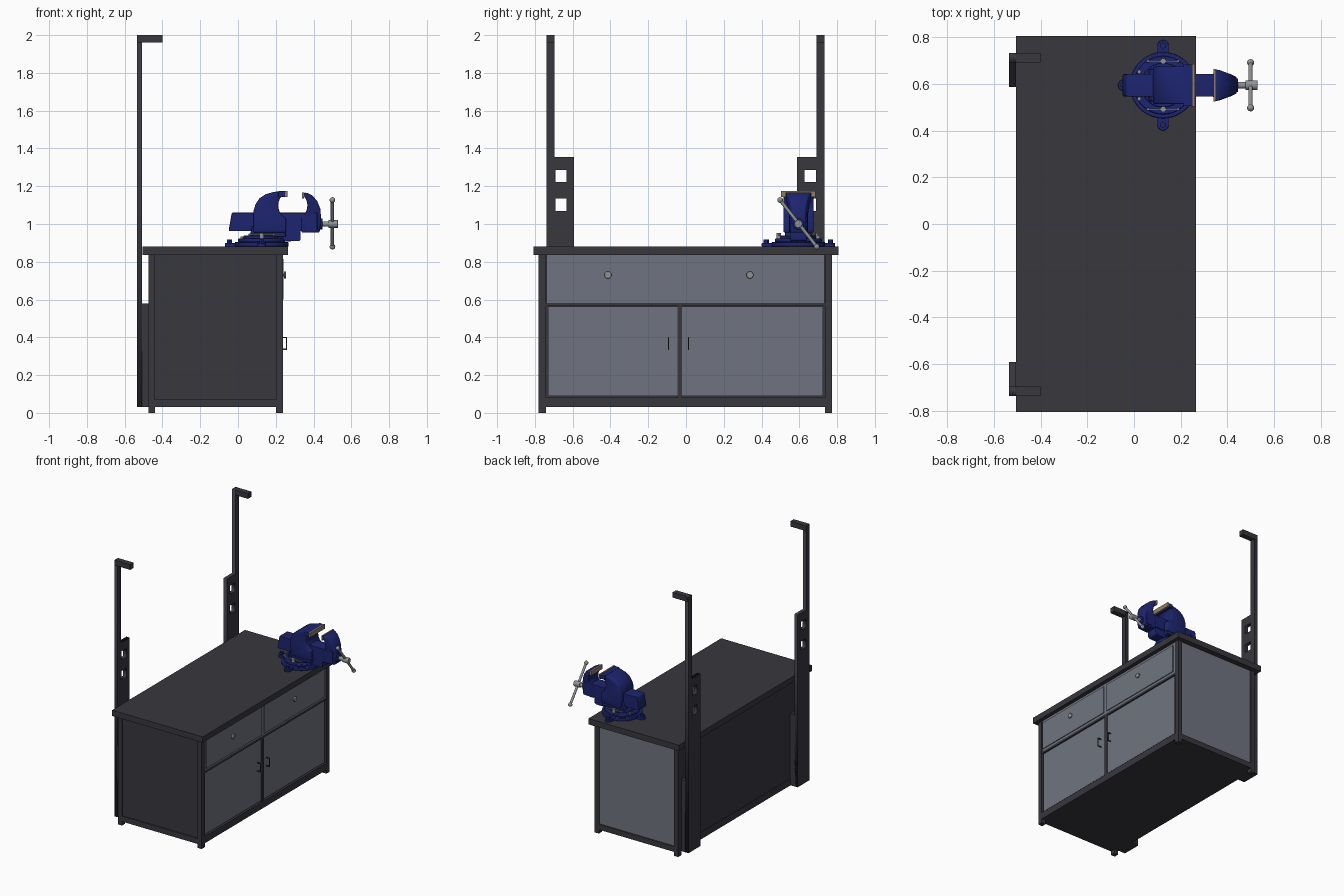
import bpy, math
from math import radians, cos, sin, pi
from mathutils import Vector

if "Cube" in bpy.data.objects:
    bpy.data.objects.remove(bpy.data.objects["Cube"])


def material(name, rgb):
    m = bpy.data.materials.new(name)
    m.diffuse_color = (*rgb, 1)
    m.use_nodes = True
    m.node_tree.nodes["Principled BSDF"].inputs["Base Color"].default_value = m.diffuse_color
    return m


DARK = material("dark_steel", (0.04, 0.038, 0.048))
PANEL = material("grey_panel", (0.16, 0.175, 0.215))
BLUE = material("blue_paint", (0.012, 0.018, 0.16))
METAL = material("bare_metal", (0.28, 0.29, 0.30))
TAN = material("jaw_tan", (0.28, 0.21, 0.12))


def finish(ob, name, mat, bevel=0, smooth=False):
    ob.name = ob.data.name = name
    ob.data.materials.clear()
    ob.data.materials.append(mat)
    if bevel:
        b = ob.modifiers.new("bevel", 'BEVEL')
        b.width, b.segments, b.limit_method = bevel, 2, 'ANGLE'
    if smooth:
        bpy.ops.object.shade_smooth_by_angle(angle=radians(35))
    return ob


def box(name, x, y, z, mat=DARK, bevel=0):
    lo, hi = Vector((x[0], y[0], z[0])), Vector((x[1], y[1], z[1]))
    bpy.ops.mesh.primitive_cube_add(size=1, location=(lo + hi) / 2)
    ob = bpy.context.object
    ob.scale = hi - lo
    bpy.ops.object.transform_apply(location=False, rotation=False, scale=True)
    return finish(ob, name, mat, bevel)


def rod(name, a, b, r, mat, sides=32, bevel=0):
    a, b = Vector(a), Vector(b)
    bpy.ops.mesh.primitive_cylinder_add(vertices=sides, radius=r, depth=(b - a).length, location=(a + b) / 2)
    ob = bpy.context.object
    ob.rotation_euler = (b - a).to_track_quat('Z', 'Y').to_euler()
    return finish(ob, name, mat, bevel, sides > 8)


def ball(name, p, r, mat):
    bpy.ops.mesh.primitive_uv_sphere_add(segments=20, ring_count=12, radius=r, location=p)
    return finish(bpy.context.object, name, mat, 0, True)


def profile(name, loops, lo, hi, mat, axis='Y', bevel=0, smooth=False):
    """Extrude closed outlines (later ones are holes) along the axis: XZ, YZ or XY outlines."""
    cu = bpy.data.curves.new(name, 'CURVE')
    cu.dimensions, cu.fill_mode, cu.extrude = '2D', 'BOTH', (hi - lo) / 2
    for pts in loops:
        s = cu.splines.new('POLY')
        s.points.add(len(pts) - 1)
        for p, q in zip(s.points, pts):
            p.co = (q[0], q[1], 0, 1)
        s.use_cyclic_u = True
    ob = bpy.data.objects.new(name, cu)
    bpy.context.collection.objects.link(ob)
    mid = (lo + hi) / 2
    ob.location = {'X': (mid, 0, 0), 'Y': (0, mid, 0), 'Z': (0, 0, mid)}[axis]
    ob.rotation_euler = {'X': (pi / 2, 0, pi / 2), 'Y': (pi / 2, 0, 0), 'Z': (0, 0, 0)}[axis]
    bpy.ops.object.select_all(action='DESELECT')
    ob.select_set(True)
    bpy.context.view_layer.objects.active = ob
    bpy.ops.object.convert(target='MESH')
    bpy.ops.object.transform_apply()
    ob = bpy.context.object
    w = ob.modifiers.new("weld", 'WELD')
    w.merge_threshold = 0.0003
    return finish(ob, name, mat, bevel, smooth)


def arc(cx, cy, r, a0, a1, n):
    return [(cx + r * cos(radians(a0 + (a1 - a0) * i / n)),
             cy + r * sin(radians(a0 + (a1 - a0) * i / n))) for i in range(n + 1)]


# Bench: top, core and frame
box("bench_top", (-0.505, 0.265), (-0.807, 0.807), (0.835, 0.88))
box("cabinet_core", (-0.465, 0.215), (-0.762, 0.756), (0.03, 0.835))
for sx, x in (("back", (-0.475, -0.44)), ("front", (0.2, 0.237))):
    for sy, y in (("left", (-0.78, -0.742)), ("right", (0.736, 0.774))):
        box(f"{sx}_{sy}_leg", x, y, (0, 0.835))
    box(f"{sx}_bottom_rail", x, (-0.742, 0.736), (0.03, 0.082))
for side, y in (("left", (-0.78, -0.742)), ("right", (0.736, 0.774))):
    box(f"{side}_bottom_rail", (-0.44, 0.2), y, (0.03, 0.072))
box("left_end_panel", (-0.44, 0.2), (-0.772, -0.755), (0.072, 0.835))
box("right_end_panel", (-0.44, 0.2), (0.75, 0.766), (0.072, 0.835), PANEL)
box("back_panel", (-0.472, -0.46), (-0.742, 0.736), (0.08, 0.835))

# Front: rails, drawers, doors
box("middle_rail", (0.2, 0.235), (-0.742, 0.736), (0.567, 0.583))
box("door_divider", (0.2, 0.235), (-0.045, -0.021), (0.08, 0.57))
box("drawer_fascia", (0.2, 0.234), (-0.738, 0.732), (0.581, 0.835), PANEL)
for side, y0, y1, knob, handle in (("left", -0.73, -0.045, -0.413, -0.092),
                                   ("right", -0.021, 0.724, 0.338, 0.014)):
    box(f"{side}_drawer", (0.22, 0.24), (y0 + 0.002, y1 - 0.008), (0.6, 0.815), PANEL)
    box(f"{side}_door", (0.2, 0.229), (y0, y1), (0.09, 0.562), PANEL)
    rod(f"{side}_knob_stem", (0.235, knob, 0.73), (0.248, knob, 0.73), 0.008, METAL, 16)
    rod(f"{side}_knob", (0.243, knob, 0.73), (0.255, knob, 0.73), 0.019, METAL, 24, 0.004)
    for z in (0.337, 0.4):
        box(f"{side}_handle_foot", (0.225, 0.26), (handle - 0.003, handle + 0.003), (z - 0.003, z + 0.003))
    box(f"{side}_handle_grip", (0.254, 0.26), (handle - 0.003, handle + 0.003), (0.334, 0.403))

# Rear uprights: slotted plate and post in one outline, thick foot, overhead arm
for side, s in (("left", -1), ("right", 1)):
    def Y(v):
        return s * v - 0.002
    outline = [(0.736, 0.03), (0.736, 2), (0.694, 2), (0.694, 1.355), (0.59, 1.355), (0.59, 0.03)]
    holes = [[(0.69, z), (0.69, z + 0.065), (0.63, z + 0.065), (0.63, z)] for z in (1.07, 1.222)]
    profile(f"{side}_upright", [[(Y(a), b) for a, b in l] for l in [outline] + holes],
            -0.535, -0.507, DARK, 'X')
    ys = sorted((Y(0.736), Y(0.59)))
    box(f"{side}_upright_foot", (-0.534, -0.472), ys, (0.03, 0.58))
    ys = sorted((Y(0.736), Y(0.694)))
    box(f"{side}_overhead_arm", (-0.534, -0.4), ys, (1.96, 2))

# Vise base: lugged plate, swivel ring, bolts
CX, CY = 0.125, 0.595
rod("vise_base_plate", (CX, CY, 0.88), (CX, CY, 0.905), 0.142, BLUE, 48, 0.004)
for dx, dy, n in ((0, 1, "right"), (0, -1, "left"), (-1, 0, "back")):
    px, py = CX + dx * 0.17, CY + dy * 0.17
    rod(f"{n}_lug", (px, py, 0.88), (px, py, 0.9), 0.024, BLUE, 24, 0.003)
    box(f"{n}_lug_web", sorted((CX + dx * 0.1, px)) if dx else (CX - 0.024, CX + 0.024),
        sorted((CY + dy * 0.1, py)) if dy else (CY - 0.024, CY + 0.024), (0.88, 0.9), BLUE)
    rod(f"{n}_lug_bolt", (px, py, 0.9), (px, py, 0.918), 0.014, BLUE, 6)
rod("swivel_ring", (CX, CY, 0.905), (CX, CY, 0.922), 0.125, BLUE, 48, 0.004)
rod("swivel_hub", (CX, CY, 0.92), (CX, CY, 0.94), 0.095, BLUE, 40, 0.004)
for n, s in (("left", -1), ("right", 1)):
    y = CY + s * 0.103
    rod(f"{n}_lock_bolt", (CX, y, 0.915), (CX, y, 0.952), 0.012, METAL, 16)
    rod(f"{n}_lock_lever", (CX - 0.065, y, 0.943), (CX + 0.065, y, 0.943), 0.004, METAL, 12)
    for e in (-0.065, 0.065):
        ball(f"{n}_lever_end", (CX + e, y, 0.943), 0.006, METAL)
    rod(f"{n}_swivel_screw", (0.022, CY + s * 0.058, 0.92), (0.022, CY + s * 0.058, 0.935), 0.009, METAL, 6)

# Vise body: pedestal, slide bar, fixed jaw, moving jaw
profile("vise_pedestal", [[(0.06, 0.93), (0.075, 0.99), (0.245, 0.99), (0.255, 0.93)]],
        CY - 0.07, CY + 0.07, BLUE, 'Y', 0.008)
profile("screw_housing", [[(0.2, 0.96), (0.2, 0.908)] + arc(0.318, 0.923, 0.014, -90, 0, 4) + [(0.332, 0.97)]],
        CY - 0.042, CY + 0.042, BLUE, 'Y', 0.005)
profile("slide_bar", [[(-0.05, 0.962), (-0.033, 1.06), (0.42, 1.06), (0.42, 0.962)]],
        CY - 0.048, CY + 0.048, BLUE, 'Y', 0.006)
throat = arc(0.29, 1.098, 0.077, 130, 232, 12)
profile("fixed_jaw", [[(0.082, 0.955), (0.082, 1.07), (0.093, 1.105), (0.113, 1.135), (0.145, 1.157),
                       (0.19, 1.17), (0.25, 1.175)] + throat + [(0.255, 1.03), (0.255, 0.955)]],
        CY - 0.08, CY + 0.08, BLUE, 'Y', 0.007, True)
box("fixed_jaw_head", (0.212, 0.252), (CY - 0.09, CY + 0.09), (1.142, 1.174), BLUE, 0.004)
box("fixed_jaw_plate", (0.25, 0.261), (CY - 0.091, CY + 0.091), (1.142, 1.176), TAN)
mouth = arc(0.29, 1.098, 0.077, 46, -52, 12)
jaw = profile("moving_jaw", [[(0.348, 1.166), (0.365, 1.165), (0.395, 1.15), (0.42, 1.12), (0.436, 1.08),
                              (0.44, 1.03), (0.432, 0.955), (0.335, 0.955), (0.335, 1.03)] + mouth[::-1]],
              CY - 0.068, CY + 0.068, BLUE, 'Y', 0.006, True)
for v in jaw.data.vertices:
    k = max(0, min(1, (v.co.x - 0.36) / 0.08))
    low = max(0, min(1, (1.13 - v.co.z) / 0.08))
    v.co.y = CY + (v.co.y - CY) * (1 - max(0.45 * k, 0.25 * low))
box("moving_jaw_plate", (0.34, 0.35), (CY - 0.069, CY + 0.069), (1.135, 1.168), TAN)

# Vise screw and tommy bar
rod("screw_collar", (0.425, CY, 1.0), (0.447, CY, 1.0), 0.03, BLUE, 32, 0.004)
rod("screw_shaft", (0.43, CY, 1.0), (0.485, CY, 1.0), 0.014, METAL, 24)
rod("screw_head", (0.478, CY, 1.0), (0.53, CY, 1.0), 0.021, METAL, 32, 0.004)
p, q = Vector((0.5, CY - 0.097, 1.127)), Vector((0.5, CY + 0.097, 0.88))
rod("tommy_bar", p, q, 0.009, METAL, 20)
for e in (p, q):
    ball("tommy_bar_end", e, 0.015, METAL)
